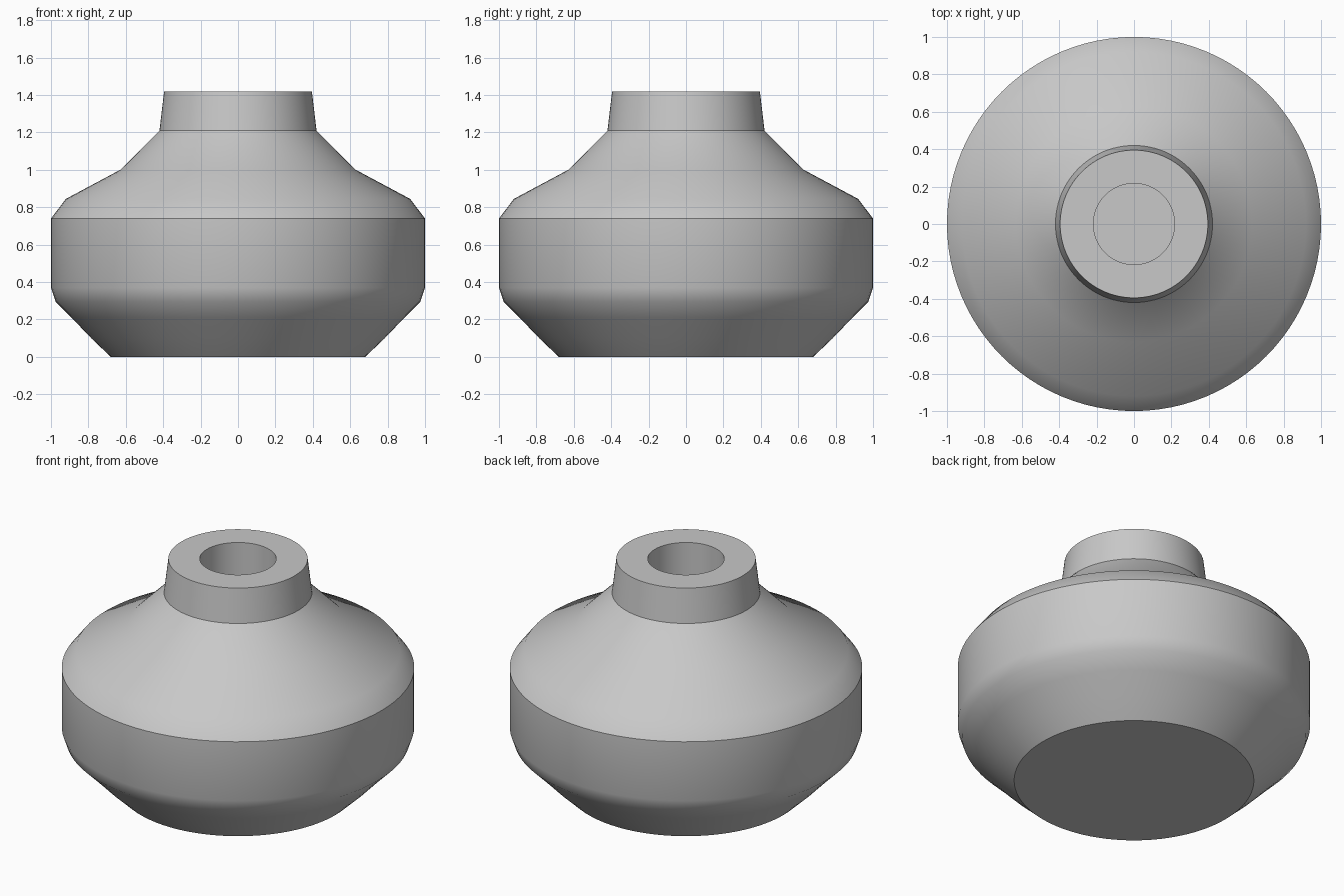
import bpy
import bmesh
import math

cube = bpy.data.objects.get("Cube")
if cube:
    bpy.data.objects.remove(cube, do_unlink=True)

# Plain grey for the whole vessel
GREY = (0.58, 0.58, 0.58, 1)
grey = bpy.data.materials.new("light_grey")
grey.use_nodes = True
grey.diffuse_color = GREY
grey.node_tree.nodes["Principled BSDF"].inputs["Base Color"].default_value = GREY


def lathe(name, profile, material, segments=96):
    """Spin a (radius, height) profile about z into a closed solid."""
    bm = bmesh.new()
    verts = [bm.verts.new((r, 0, z)) for r, z in profile]
    edges = [bm.edges.new(pair) for pair in zip(verts, verts[1:])]
    bmesh.ops.spin(bm, geom=verts + edges, cent=(0, 0, 0), axis=(0, 0, 1),
                   angle=math.tau, steps=segments, use_duplicate=False)
    bmesh.ops.remove_doubles(bm, verts=bm.verts, dist=0.0001)
    # Cap the flat base and the floor of the bore
    bmesh.ops.holes_fill(bm, edges=[e for e in bm.edges if e.is_boundary], sides=0)
    bmesh.ops.recalc_face_normals(bm, faces=bm.faces)
    mesh = bpy.data.meshes.new(name)
    bm.to_mesh(mesh)
    bm.free()
    mesh.materials.append(material)
    obj = bpy.data.objects.new(name, mesh)
    bpy.context.collection.objects.link(obj)
    return obj


base = [(0.68, 0), (0.785, 0.10), (0.89, 0.21), (0.975, 0.295), (1, 0.37)]
shoulder = [(1, 0.74), (0.92, 0.845), (0.63, 1.0), (0.42, 1.21)]
neck = [(0.395, 1.42)]
bore = [(0.217, 1.42), (0.217, 0.8)]

vessel = lathe("vessel", base + shoulder + neck + bore, grey)

# Smooth round walls with crisp rims
bpy.ops.object.select_all(action="DESELECT")
vessel.select_set(True)
bpy.context.view_layer.objects.active = vessel
bpy.ops.object.shade_smooth_by_angle(angle=math.radians(30))
